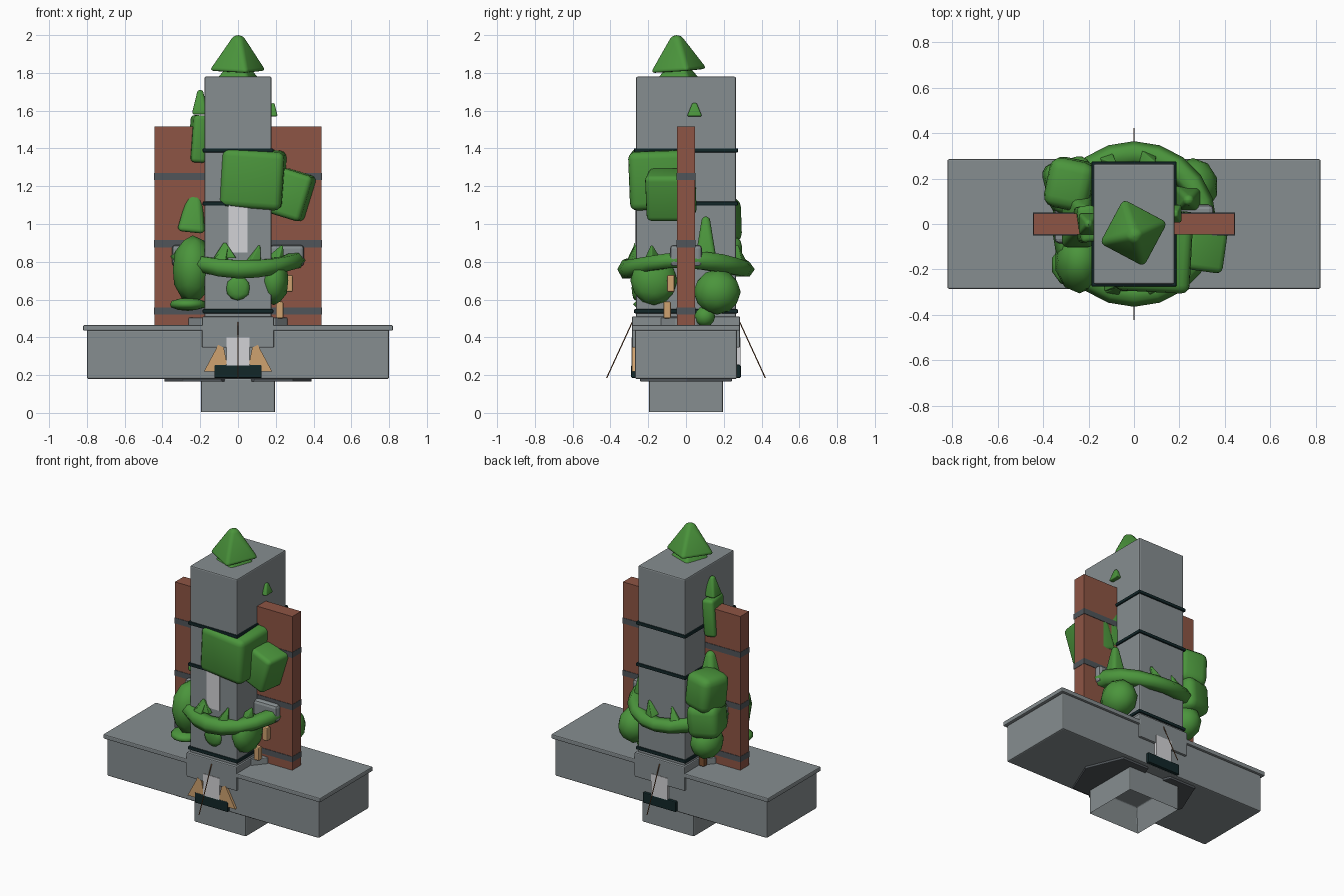
import bpy, bmesh
from math import sin, cos, pi, radians
from mathutils import Vector, Matrix, Euler

cube = bpy.data.objects.get("Cube")
if cube:
    bpy.data.objects.remove(cube, do_unlink=True)


def material(name, rgb):
    m = bpy.data.materials.new(name)
    m.use_nodes = True
    m.diffuse_color = (*rgb, 1)
    m.node_tree.nodes["Principled BSDF"].inputs["Base Color"].default_value = (*rgb, 1)
    return m


STONE = material("grey stone", (0.24, 0.27, 0.28))
SLATE = material("dark slate", (0.08, 0.09, 0.1))
BLACK = material("dark teal band", (0.006, 0.02, 0.022))
BRICK = material("brick red", (0.27, 0.09, 0.058))
LEAF = material("leaf green", (0.07, 0.3, 0.045))
WHITE = material("pale panel", (0.65, 0.65, 0.67))
TAN = material("tan wood", (0.62, 0.36, 0.16))
ROOT = material("brown root", (0.2, 0.08, 0.03))


def finish(name, bm, mat, bevel=0, segs=2, smooth=False):
    me = bpy.data.meshes.new(name)
    bm.to_mesh(me)
    bm.free()
    me.materials.append(mat)
    ob = bpy.data.objects.new(name, me)
    bpy.context.collection.objects.link(ob)
    if bevel:
        mod = ob.modifiers.new("edge", "BEVEL")
        mod.width, mod.segments = bevel, segs
    if smooth:
        me.polygons.foreach_set("use_smooth", [True] * len(me.polygons))
    return ob


def box(name, lo, hi, mat, bevel=0):
    lo, hi = Vector(lo), Vector(hi)
    bm = bmesh.new()
    bmesh.ops.create_cube(bm, size=1)
    bmesh.ops.scale(bm, vec=hi - lo, verts=bm.verts)
    bmesh.ops.translate(bm, vec=(lo + hi) / 2, verts=bm.verts)
    return finish(name, bm, mat, bevel)


def prism(name, sides, radius, z0, z1, at, mat, scale_y=1):
    bm = bmesh.new()
    bmesh.ops.create_cone(bm, cap_ends=True, segments=sides, radius1=radius,
                          radius2=radius, depth=z1 - z0)
    bmesh.ops.rotate(bm, matrix=Matrix.Rotation(pi / sides, 3, 'Z'), verts=bm.verts)
    bmesh.ops.scale(bm, vec=(1, scale_y, 1), verts=bm.verts)
    bmesh.ops.translate(bm, vec=(*at, (z0 + z1) / 2), verts=bm.verts)
    return finish(name, bm, mat, 0.005)


def clump(name, kind, at, size, turn=(0, 0, 0), top=0.12, round_by=0.25):
    """Soft leaf mass: a rounded block, a ball or a four-sided cone."""
    bm = bmesh.new()
    if kind == "block":
        bmesh.ops.create_cube(bm, size=1)
    elif kind == "ball":
        bmesh.ops.create_icosphere(bm, subdivisions=2, radius=0.5)
    else:
        bmesh.ops.create_cone(bm, cap_ends=True, segments=4, radius1=0.707,
                              radius2=0.707 * top, depth=1)
        bmesh.ops.rotate(bm, matrix=Matrix.Rotation(pi / 4, 3, 'Z'), verts=bm.verts)
    bmesh.ops.scale(bm, vec=size, verts=bm.verts)
    m = Euler([radians(a) for a in turn]).to_matrix()
    bmesh.ops.rotate(bm, matrix=m, verts=bm.verts)
    bmesh.ops.translate(bm, vec=at, verts=bm.verts)
    bevel = 0 if kind == "ball" else min(size) * round_by
    return finish(name, bm, LEAF, bevel, 3, True)


# Hollow pedestal
bm = bmesh.new()
bmesh.ops.create_cube(bm, size=1)
bmesh.ops.scale(bm, vec=(0.39, 0.39, 0.18), verts=bm.verts)
bmesh.ops.translate(bm, vec=(0, 0, 0.09), verts=bm.verts)
bottom = [f for f in bm.faces if f.normal.z < -0.9]
bmesh.ops.inset_region(bm, faces=bottom, thickness=0.07)
bmesh.ops.translate(bm, vec=(0, 0, 0.15), verts=bottom[0].verts)
finish("pedestal", bm, STONE, 0.006)

# Slab, lip and column
box("slab", (-0.8, -0.27, 0.18), (0.8, 0.27, 0.44), STONE, 0.008)
box("slab_lip", (-0.82, -0.285, 0.435), (0.82, 0.285, 0.465), STONE, 0.006)
box("column", (-0.178, -0.265, 0.46), (0.178, 0.265, 1.78), STONE, 0.008)
box("column_collar", (-0.19, -0.275, 0.46), (0.19, 0.275, 0.51), STONE, 0.006)

# Bands round the column
for i, z in enumerate((0.538, 1.108, 1.39)):
    box(f"column_band_{i}", (-0.187, -0.275, z - 0.011), (0.187, 0.275, z + 0.011), BLACK, 0.005)

# Side fins with straps, brackets and feet
for side, s in (("left", 1), ("right", -1)):
    def span(a, b):
        return sorted((s * a, s * b))
    a, b = span(0.17, 0.443)
    box(side + "_fin", (a, -0.047, 0.46), (b, 0.047, 1.515), BRICK)
    for i, z in enumerate((0.54, 0.895, 1.252)):
        a, b = span(0.17, 0.445)
        box(f"{side}_fin_strap_{i}", (a, -0.05, z - 0.019), (b, 0.05, z + 0.019), SLATE)
    a, b = span(0.17, 0.35)
    box(side + "_bracket", (a, -0.085, 0.775), (b, 0.085, 0.89), STONE, 0.02)
    prism(side + "_foot", 8, 0.12, 0.46, 0.505, (s * 0.15, 0), STONE, 1.2)
    prism(side + "_underplate", 6, 0.2, 0.165, 0.185, (s * 0.19, 0), SLATE, 1.4)

# Front and back fittings
for side, s in (("front", -1), ("back", 1)):
    def layer(name, x, d, z0, z1, mat, bevel=0):
        y0, y1 = sorted((s * 0.262, s * d))
        box(f"{side}_{name}", (-x, y0, z0), (x, y1, z1), mat, bevel)
    layer("apron", 0.19, 0.286, 0.345, 0.51, STONE, 0.006)
    layer("panel", 0.062, 0.289, 0.24, 0.4, WHITE)
    layer("clasp", 0.125, 0.29, 0.185, 0.255, BLACK, 0.006)
    # Thin slanting stay
    top, end = Vector((0, s * 0.28, 0.49)), Vector((0, s * 0.42, 0.185))
    bm = bmesh.new()
    turn = (top - end).to_track_quat('Z', 'Y').to_matrix().to_4x4()
    bmesh.ops.create_cone(bm, cap_ends=True, segments=6, radius1=0.003, radius2=0.003,
                          depth=(top - end).length,
                          matrix=Matrix.Translation((top + end) / 2) @ turn)
    finish(side + "_stay", bm, ROOT)

box("front_strip", (-0.05, -0.27, 0.85), (0.05, -0.262, 1.13), WHITE)

# Tan wings beside the front panel
for side, s in (("left", 1), ("right", -1)):
    bm = bmesh.new()
    outline = ((0.18, 0.22), (0.105, 0.36), (0.075, 0.345), (0.058, 0.26), (0.1, 0.22))
    face = bm.faces.new([bm.verts.new((s * x, -0.287, z)) for x, z in outline])
    ext = bmesh.ops.extrude_face_region(bm, geom=[face])["geom"]
    bmesh.ops.translate(bm, vec=(0, 0.02, 0), verts=[v for v in ext if isinstance(v, bmesh.types.BMVert)])
    bmesh.ops.recalc_face_normals(bm, faces=bm.faces)
    finish(side + "_wing", bm, TAN)

# Sagging leaf garland
bm = bmesh.new()
N, M = 20, 6
rings = []
for i in range(N):
    a = 2 * pi * i / N
    fat = 1 + 0.12 * sin(3 * a)
    ring = []
    for j in range(M):
        b = 2 * pi * j / M
        r = 0.31 + 0.054 * cos(b)
        z = 0.79 + 0.03 * cos(2 * a) - 0.01 * cos(a) + 0.05 * fat * sin(b)
        ring.append(bm.verts.new((r * cos(a), r * sin(a), z)))
    rings.append(ring)
for i in range(N):
    p, q = rings[i], rings[(i + 1) % N]
    for j in range(M):
        k = (j + 1) % M
        bm.faces.new((p[j], q[j], q[k], p[k]))
finish("garland", bm, LEAF, smooth=True)
for i, deg in enumerate((75, 110, 200, 255, 290, 320)):
    a = radians(deg)
    clump(f"garland_tip_{i}", "cone", (0.28 * cos(a), 0.28 * sin(a), 0.84),
          (0.09, 0.07, 0.1), (20 * sin(a), 25 * cos(a), deg))

# Leafy crown
clump("crown", "cone", (0, -0.045, 1.905), (0.235, 0.235, 0.19), (3, 3, -28), 0.2, 0.12)
clump("crown_skirt", "cone", (0, -0.04, 1.8), (0.19, 0.19, 0.07), (0, 0, -20), 0.5)

# Leaf blocks at the front left
clump("front_block", "block", (0.08, -0.12, 1.24), (0.33, 0.35, 0.31), (2, 4, -3), round_by=0.12)
clump("side_block", "block", (0.29, -0.08, 1.155), (0.18, 0.25, 0.25), (0, 17, -8), round_by=0.15)

# Left side growth
clump("left_ball", "ball", (0.26, 0.165, 0.64), (0.22, 0.25, 0.24))
clump("left_stalk", "ball", (0.24, 0.1, 0.51), (0.11, 0.11, 0.11))
clump("left_cone", "cone", (0.24, 0.105, 0.9), (0.13, 0.13, 0.28), top=0.3)
clump("left_sprig", "cone", (0.185, 0.045, 1.605), (0.05, 0.08, 0.07), top=0.3)
clump("left_front_lump", "ball", (0.19, -0.17, 0.7), (0.16, 0.25, 0.26))

# Right side growth, from bottom to top
clump("right_disc", "ball", (-0.265, -0.18, 0.575), (0.2, 0.2, 0.07))
clump("right_front_lump", "ball", (-0.24, -0.16, 0.76), (0.22, 0.29, 0.36))
clump("right_low_block", "block", (-0.28, 0.17, 0.83), (0.21, 0.23, 0.22), (0, 5, 15))
clump("right_low_ball", "ball", (-0.27, 0.16, 0.66), (0.2, 0.24, 0.22))
clump("right_block", "block", (-0.28, 0.175, 1.02), (0.2, 0.22, 0.24), (3, -4, -12))
clump("right_cone", "cone", (-0.235, 0.03, 1.09), (0.15, 0.28, 0.27), (0, 6, 0), 0.35)
clump("right_tuft", "block", (-0.21, 0, 1.45), (0.08, 0.16, 0.25), (0, 4, 8))
clump("right_sprig", "cone", (-0.2, 0, 1.645), (0.09, 0.1, 0.13), top=0.3)

# Leaves on the front face
clump("front_leaf", "ball", (0, -0.268, 0.66), (0.13, 0.04, 0.13))
clump("front_leaf_upper", "cone", (-0.07, -0.27, 0.86), (0.12, 0.05, 0.08))

# Exposed roots and stems
for i, (x, y, z) in enumerate(((0.27, -0.08, 0.69), (0.22, -0.1, 0.55), (-0.22, 0.13, 0.52))):
    box(f"root_{i}", (x - 0.02, y - 0.02, z - 0.05), (x + 0.02, y + 0.02, z + 0.04),
        TAN if i < 2 else ROOT, 0.008)
